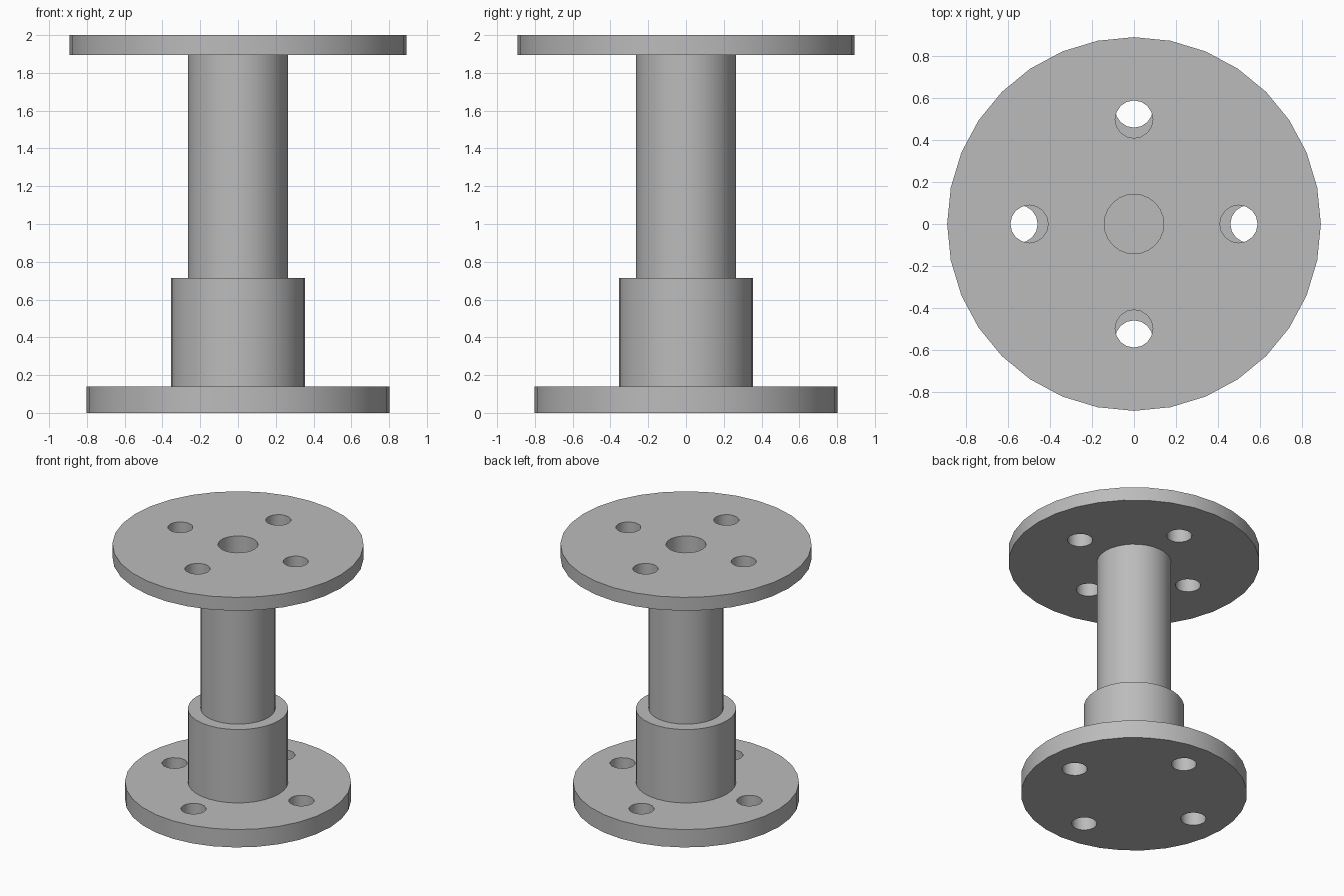
import bpy
import math

cube = bpy.data.objects.get("Cube")
if cube:
    bpy.data.objects.remove(cube, do_unlink=True)

# Plain grey metal
grey = bpy.data.materials.new("grey metal")
grey.use_nodes = True
colour = (0.5, 0.5, 0.5, 1)
grey.diffuse_color = colour
grey.node_tree.nodes["Principled BSDF"].inputs["Base Color"].default_value = colour


def cylinder(name, radius, bottom, top, sides=32, x=0, y=0):
    bpy.ops.mesh.primitive_cylinder_add(
        vertices=sides, radius=radius, depth=top - bottom,
        location=(x, y, (bottom + top) / 2))
    obj = bpy.context.object
    obj.name = name
    obj.data.materials.append(grey)
    return obj


def drill(obj, radius, bottom, top, sides, x=0, y=0):
    cutter = cylinder("drill_cutter", radius, bottom, top, sides, x, y)
    cutter.hide_render = True
    cut = obj.modifiers.new("hole", "BOOLEAN")
    cut.operation = "DIFFERENCE"
    cut.solver = "EXACT"
    cut.object = cutter
    bpy.ops.object.select_all(action="DESELECT")
    obj.select_set(True)
    bpy.context.view_layer.objects.active = obj
    bpy.ops.object.modifier_apply(modifier=cut.name)
    bpy.data.objects.remove(cutter, do_unlink=True)


def flange(name, radius, bottom, top, bolt_circle):
    disc = cylinder(name, radius, bottom, top)
    for i in range(4):
        a = i * math.pi / 2
        drill(disc, 0.09, bottom - 0.1, top + 0.1, 16,
              bolt_circle * math.cos(a), bolt_circle * math.sin(a))
    return disc


# Flanges with four bolt holes each
base_flange = flange("base_flange", 0.803, 0, 0.14, 0.55)
top_flange = flange("top_flange", 0.892, 1.895, 2, 0.5)

# Stepped column between the flanges
sleeve = cylinder("sleeve", 0.356, 0.14, 0.715)
shaft = cylinder("shaft", 0.265, 0.715, 1.895)

# Blind bore down through the top flange into the shaft
for part in (top_flange, shaft):
    drill(part, 0.142, 1.3, 2.1, 24)

# Smooth barrels with crisp rims
for part in (base_flange, top_flange, sleeve, shaft):
    bpy.ops.object.select_all(action="DESELECT")
    part.select_set(True)
    bpy.context.view_layer.objects.active = part
    bpy.ops.object.shade_smooth_by_angle(angle=math.radians(35))
